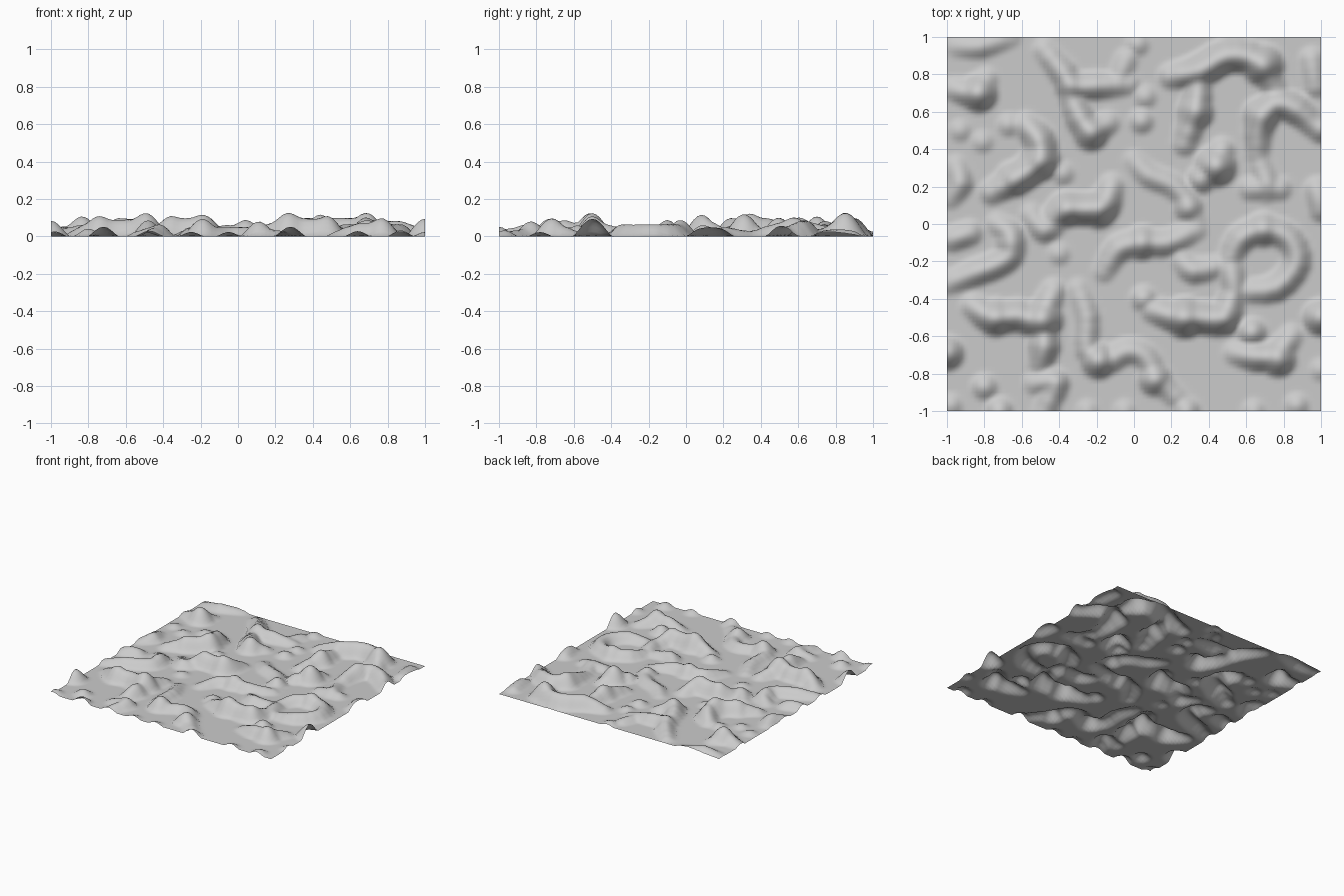
import bpy, bmesh, math
from mathutils import Vector

segments = []


def ridge(h, *pts):
    """Curved ridge along a path; crest height h, falling away at both ends."""
    p = [Vector(q) for q in pts]
    n = len(p)
    if n == 1:
        segments.append((p[0], p[0], h, h))
        return
    hs = [h * (0.5 if i in (0, n - 1) and n > 2 else 1) for i in range(n)]
    ext = [2 * p[0] - p[1]] + p + [2 * p[-1] - p[-2]]
    path = []
    for i in range(n - 1):
        a, b, c, d = ext[i:i + 4]
        for t in (0, 1 / 3, 2 / 3):
            q = .5 * (2 * b + (c - a) * t + (2 * a - 5 * b + 4 * c - d) * t * t + (3 * b - a - 3 * c + d) * t ** 3)
            path.append((q, hs[i] + t * (hs[i + 1] - hs[i])))
    path.append((p[-1], hs[-1]))
    for (a, ha), (b, hb) in zip(path, path[1:]):
        segments.append((a, b, ha, hb))


# back left hills
ridge(.04, (-.95, .95), (-.82, .95), (-.66, 1))
ridge(.07, (-.96, .72), (-.85, .7), (-.79, .77))
ridge(.11, (-.83, .7))
ridge(.025, (-.93, .5))
ridge(.025, (-.81, .44))
ridge(.05, (-.98, .14), (-.93, .22), (-.95, .31))
ridge(.085, (-.76, .17), (-.6, .26), (-.5, .35), (-.51, .45), (-.58, .53))
ridge(.095, (-.64, .24))
ridge(.12, (-.5, .34))
ridge(.03, (-.67, .53))
ridge(.03, (-.38, .27))
ridge(.06, (-.48, .93), (-.38, .81), (-.33, .74), (-.2, .74), (-.03, .75))
ridge(.08, (-.34, .74))
ridge(.03, (-.08, .78), (-.04, .88))
ridge(.07, (-.36, .74), (-.29, .57), (-.23, .5), (-.14, .54))
ridge(.1, (-.23, .49))
ridge(.03, (.02, .96))

# back right hills
ridge(.03, (.06, .68))
ridge(.04, (.04, .55))
ridge(.09, (.2, .79), (.35, .82), (.5, .9), (.66, .87), (.75, .73))
ridge(.13, (.69, .85))
ridge(.08, (.35, .8), (.33, .62), (.27, .43))
ridge(.1, (.33, .6))
ridge(.075, (.66, .38), (.67, .53), (.75, .64), (.87, .61), (.99, .5))
ridge(.1, (.68, .58))
ridge(.06, (1, .51))
ridge(.035, (.97, .74), (.95, .88))
ridge(.125, (.44, .31))
ridge(.05, (.47, .39))
ridge(.06, (.36, .24))
ridge(.045, (.66, .36), (.71, .22), (.71, .17))
ridge(.035, (.62, .19), (.78, .19))
ridge(.045, (.98, .18), (1, .08))
ridge(.04, (0, .34), (.08, .26), (.2, .21), (.28, .13), (.33, .02))
ridge(.065, (.29, .09))

# middle hills
ridge(.05, (-.55, .05), (-.48, -.03), (-.4, .02))
ridge(.085, (-.45, .02), (-.36, .08), (-.25, .08), (-.16, .1), (-.12, .2))
ridge(.1, (-.36, .08))
ridge(.11, (-.19, .08))
ridge(.055, (-.73, .0), (-.66, -.06), (-.66, -.16), (-.74, -.22), (-.85, -.26), (-1, -.32))
ridge(.07, (-.66, -.1))
ridge(.045, (-.97, -.08), (-.88, -.05))
ridge(.025, (-.4, -.16))
ridge(.055, (-.16, -.25), (-.08, -.13), (.05, -.1), (.18, -.1), (.33, -.03))
ridge(.09, (.04, -.1))
ridge(.05, (.25, -.19), (.32, -.25), (.48, -.22))
ridge(.06, (.5, -.22), (.57, -.08), (.7, -.03), (.83, -.08), (.87, -.21), (.76, -.34), (.58, -.36))
ridge(.09, (.69, -.03))
ridge(.05, (.52, -.25), (.54, -.36))

# front hills
ridge(.045, (.05, -.4))
ridge(.085, (.1, -.46), (.24, -.5), (.35, -.5), (.48, -.5), (.53, -.36))
ridge(.125, (.27, -.5))
ridge(.1, (.48, -.5))
ridge(.065, (.54, -.69), (.65, -.71), (.76, -.7), (.84, -.6))
ridge(.1, (.77, -.72))
ridge(.065, (.63, -.58))
ridge(.08, (-.86, -.44), (-.76, -.5), (-.62, -.49), (-.51, -.51), (-.43, -.36))
ridge(.105, (-.74, -.5))
ridge(.13, (-.49, -.51))
ridge(.08, (-.48, -.52), (-.48, -.65), (-.5, -.74))
ridge(.045, (-.3, -.35), (-.25, -.5), (-.25, -.67), (-.16, -.74), (-.04, -.68), (.06, -.71), (.13, -.83), (.26, -.96))
ridge(.1, (-.19, -.73))
ridge(.085, (.11, -.83))
ridge(.09, (-1, -.69))
ridge(.045, (-.8, -.87))
ridge(.055, (-.72, -1))
ridge(.06, (-.53, -.85), (-.42, -.85), (-.48, -1))

# small bumps on the rim
for x, y, h in [(-.25, -1, .025), (-.05, -1, .025), (.28, -1, .055), (.64, -1, .03), (.87, -.97, .035),
                (1, -.5, .1), (1, -.78, .025), (-.98, -.97, .03)]:
    ridge(h, (x, y))


def height(x, y):
    """Blend of all ridge cross-sections at one point."""
    total = 0
    for a, b, ha, hb in strips[int((y + 1) * 9.99)]:
        dx, dy = b[0] - a[0], b[1] - a[1]
        length = dx * dx + dy * dy
        t = max(0, min(1, ((x - a[0]) * dx + (y - a[1]) * dy) / length)) if length else 0
        d = math.hypot(x - a[0] - t * dx, y - a[1] - t * dy)
        h = ha + t * (hb - ha)
        w = .055 + .52 * h
        if d < w:
            total += (h * math.cos(d / w * math.pi / 2) ** 1.3) ** 5
    return total ** .2 * .94


# sort the ridge pieces into strips so each point only checks its neighbours
strips = []
for i in range(20):
    lo, hi = i / 9.99 - 1.13, (i + 1) / 9.99 - .87
    strips.append([(a[:], b[:], ha, hb) for a, b, ha, hb in segments
                   if max(a.y, b.y) > lo and min(a.y, b.y) < hi])

# terrain sheet
bm = bmesh.new()
bmesh.ops.create_grid(bm, x_segments=100, y_segments=100, size=1)
for v in bm.verts:
    v.co.z = height(v.co.x, v.co.y)
for f in bm.faces:
    f.smooth = True
mesh = bpy.data.meshes.new("terrain")
bm.to_mesh(mesh)
bm.free()
bpy.context.collection.objects.link(bpy.data.objects.new("terrain", mesh))
